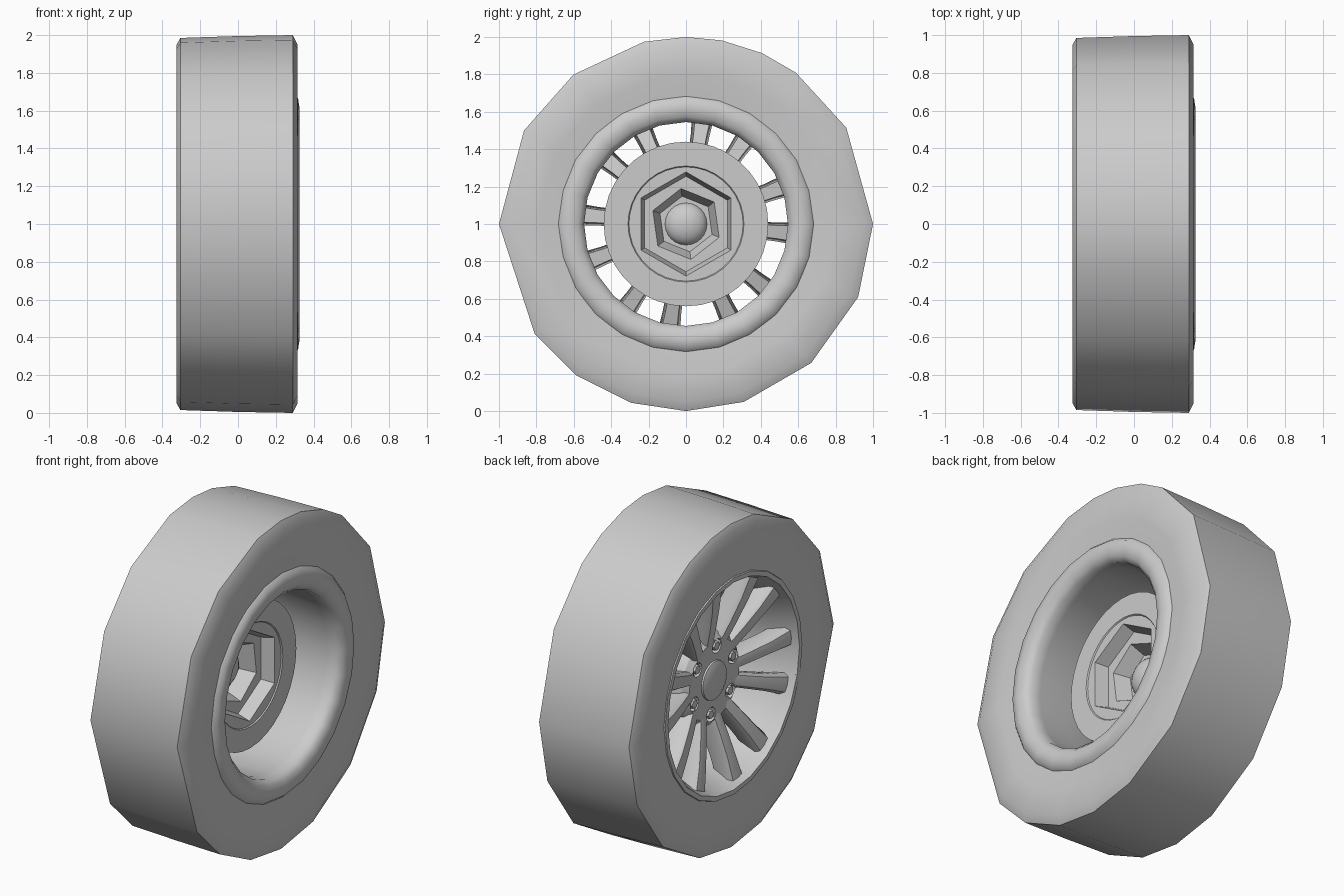
import bpy, bmesh
from math import sin, cos, radians, pi

if "Cube" in bpy.data.objects:
    bpy.data.objects.remove(bpy.data.objects["Cube"])


def place(x, r, a):
    """Wheel coordinates (axle offset, radius, angle in degrees) to a world point."""
    return (x, r * cos(radians(a)), 1 + r * sin(radians(a)))


def finish(name, bm, smooth=40):
    bmesh.ops.recalc_face_normals(bm, faces=bm.faces)
    me = bpy.data.meshes.new(name)
    bm.to_mesh(me)
    bm.free()
    ob = bpy.data.objects.new(name, me)
    bpy.context.collection.objects.link(ob)
    shade(ob, smooth)
    return ob


def shade(ob, angle):
    bpy.ops.object.select_all(action='DESELECT')
    ob.select_set(True)
    bpy.context.view_layer.objects.active = ob
    if angle:
        bpy.ops.object.shade_smooth_by_angle(angle=radians(angle))


def even(n, start=0):
    return [start + 360 * i / n for i in range(n)]


def lathe(name, profile, angles, smooth=40):
    """Closed (x, radius) profile turned around the axle."""
    bm = bmesh.new()
    rings = [[bm.verts.new(place(x, r, a)) for x, r in profile] for a in angles]
    n = len(profile)
    for i, ring in enumerate(rings):
        nxt = rings[(i + 1) % len(rings)]
        for j in range(n):
            k = (j + 1) % n
            bm.faces.new((ring[j], ring[k], nxt[k], nxt[j]))
    bmesh.ops.remove_doubles(bm, verts=bm.verts, dist=1e-5)
    return finish(name, bm, smooth)


def add_loft(bm, sections):
    """Skin a list of equal-length point loops and cap both ends."""
    loops = [[bm.verts.new(p) for p in s] for s in sections]
    n = len(loops[0])
    for a, b in zip(loops, loops[1:]):
        for j in range(n):
            k = (j + 1) % n
            bm.faces.new((a[j], a[k], b[k], b[j]))
    bm.faces.new(loops[0])
    bm.faces.new(loops[-1][::-1])


def prism(bm, x0, r0, x1, r1, sides, start=0, cy=0, cz=1):
    add_loft(bm, [[(x, cy + r * cos(radians(a)), cz + r * sin(radians(a)))
                   for a in even(sides, start)] for x, r in ((x0, r0), (x1, r1))])


def cut(target, bm):
    cutter = finish("cutter", bm, 0)
    cutter.hide_render = True
    mod = target.modifiers.new("cut", 'BOOLEAN')
    mod.operation, mod.solver, mod.object = 'DIFFERENCE', 'EXACT', cutter
    shade(target, 0)
    bpy.ops.object.modifier_apply(modifier="cut")
    bpy.data.objects.remove(cutter)
    shade(target, 30)


# Tyre: unevenly spaced low-poly segments
tyre_angles = [0, 31, 54, 66, 79, 90, 103, 127, 150, 180, 216, 234, 253, 270, 288, 312, 337]
lathe("tyre", [(-.315, .66), (-.325, .80), (-.325, .95), (-.305, .985), (0, .995),
               (.29, 1.0), (.315, .95), (.31, .80), (.295, .66), (.2, .64), (-.2, .64)],
      tyre_angles, 50)

# Rim barrel with the rounded inner lip and the thin outer flange
lathe("rim", [(.295, .685), (.318, .665), (.325, .62), (.315, .575), (.285, .545),
              (.22, .545), (.0, .56), (-.16, .575), (-.24, .60), (-.30, .625),
              (-.322, .632), (-.322, .66), (-.29, .675), (-.2, .65), (.2, .65)],
      even(24), 50)

# Spokes: six pairs, dished towards the hub, with a rounded face
bm = bmesh.new()
stations = [(.20, -.185, .042, .13), (.34, -.225, .045, .14),
            (.48, -.26, .050, .13), (.61, -.285, .062, .12)]
for k in range(6):
    for side in (-1, 1):
        a = radians(8 + 60 * k + 13 * side)
        sections = []
        for r, x, w, d in stations:
            outline = [(x + d, -.7 * w), (x + .03, -w), (x + .005, -.7 * w),
                       (x, 0), (x + .005, .7 * w), (x + .03, w), (x + d, .7 * w)]
            sections.append([(px, r * cos(a) - t * sin(a), 1 + r * sin(a) + t * cos(a))
                             for px, t in outline])
        add_loft(bm, sections)
finish("spokes", bm, 45)

# Hub body with lug pockets in front and a stepped hexagonal recess behind
hub = lathe("hub", [(-.185, 0), (-.185, .13), (-.19, .24), (-.16, .275), (-.06, .31),
                    (.03, .32), (.03, .44), (.085, .44), (.085, .31), (.078, .305), (.078, 0)],
            even(36), 30)
lugs = [place(0, .20, a) for a in even(6, 38)]
bm = bmesh.new()
for _, y, z in lugs:
    prism(bm, -.25, .047, -.14, .04, 12, 0, y, z)
cut(hub, bm)
bm = bmesh.new()
prism(bm, .10, .285, .0, .255, 6, 30)
cut(hub, bm)
bm = bmesh.new()
prism(bm, .03, .205, -.09, .15, 6, 38)
cut(hub, bm)

# Lug nuts
bm = bmesh.new()
for _, y, z in lugs:
    prism(bm, -.13, .032, -.19, .026, 6, 0, y, z)
finish("lug_nuts", bm, 30)

# Centre cap in front and the domed axle end behind
lathe("centre_cap", [(-.17, 0), (-.17, .12), (-.195, .115), (-.205, .09), (-.208, 0)], even(24), 35)
dome = [(-.10 + .07 * sin(t * pi / 10), .115 * cos(t * pi / 10)) for t in range(5)]
lathe("axle_end", [(-.12, 0), (-.12, .115)] + dome + [(-.03, 0)], even(24), 40)
